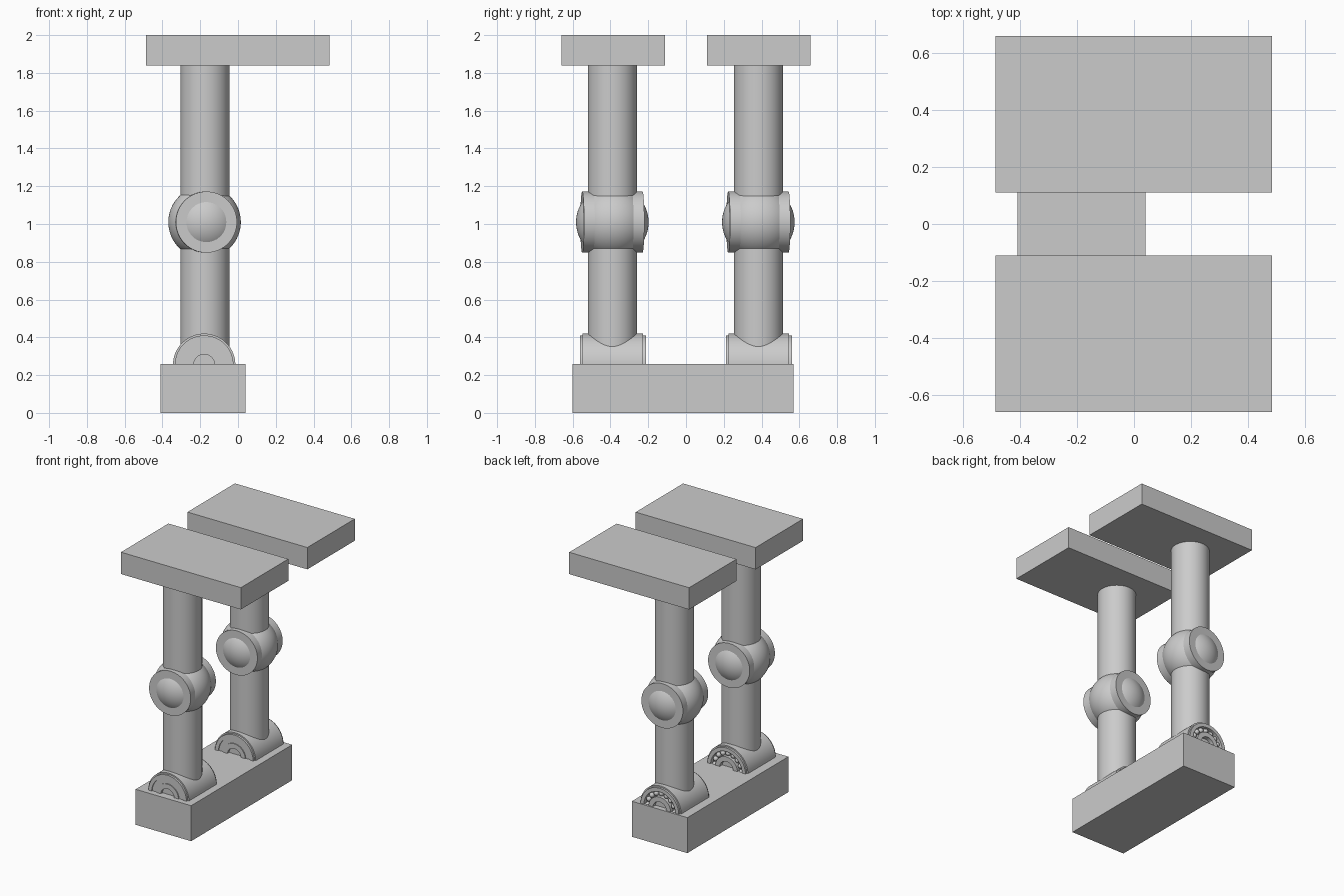
import bpy, bmesh, math
from mathutils import Matrix, Vector

cube = bpy.data.objects.get("Cube")
if cube:
    bpy.data.objects.remove(cube, do_unlink=True)

grey = bpy.data.materials.new("plain_grey")
grey.use_nodes = True
colour = (0.6, 0.6, 0.6, 1)
grey.diffuse_color = colour
grey.node_tree.nodes["Principled BSDF"].inputs["Base Color"].default_value = colour


def finish(name, bm, smooth=True):
    """Turn a bmesh into a named, shaded object."""
    bmesh.ops.recalc_face_normals(bm, faces=bm.faces)
    mesh = bpy.data.meshes.new(name)
    bm.to_mesh(mesh)
    bm.free()
    mesh.materials.append(grey)
    obj = bpy.data.objects.new(name, mesh)
    bpy.context.collection.objects.link(obj)
    if smooth:
        bpy.ops.object.select_all(action="DESELECT")
        obj.select_set(True)
        bpy.context.view_layer.objects.active = obj
        bpy.ops.object.shade_smooth_by_angle(angle=math.radians(35))
    return obj


def box(name, low, high):
    low, high = Vector(low), Vector(high)
    bm = bmesh.new()
    bmesh.ops.create_cube(bm, size=1, matrix=Matrix.Translation((low + high) / 2)
                          @ Matrix.Diagonal(high - low).to_4x4())
    return finish(name, bm, smooth=False)


def cylinder(name, radius, length, matrix):
    bm = bmesh.new()
    bmesh.ops.create_cone(bm, cap_ends=True, segments=64, radius1=radius,
                          radius2=radius, depth=length, matrix=matrix)
    return finish(name, bm)


def sphere(name, radius, centre):
    bm = bmesh.new()
    bmesh.ops.create_uvsphere(bm, u_segments=64, v_segments=32, radius=radius,
                              matrix=Matrix.Translation(centre))
    return finish(name, bm)


def lathe(name, profile, centre):
    """Spin (radius, y) points around the y axis."""
    bm = bmesh.new()
    verts = [bm.verts.new((r, y, 0)) for r, y in profile]
    edges = [bm.edges.new(pair) for pair in zip(verts, verts[1:])]
    bmesh.ops.spin(bm, geom=verts + edges, cent=(0, 0, 0), axis=(0, 1, 0),
                   angle=math.tau, steps=64)
    bmesh.ops.remove_doubles(bm, verts=bm.verts, dist=0.0005)
    bmesh.ops.translate(bm, verts=bm.verts, vec=centre)
    return finish(name, bm)


def ball_ring(name, centre, ring_radius, ball_radius, count):
    bm = bmesh.new()
    for i in range(count):
        a = math.tau * i / count
        spot = Vector(centre) + Vector((math.cos(a), 0, math.sin(a))) * ring_radius
        bmesh.ops.create_uvsphere(bm, u_segments=16, v_segments=10, radius=ball_radius,
                                  matrix=Matrix.Translation(spot))
    return finish(name, bm)


# Stepped bearing body: shielded front end, open back end
FOOT_PROFILE = [
    (0, -0.155), (0.055, -0.155), (0.055, -0.175), (0.09, -0.175), (0.09, -0.168),
    (0.128, -0.168), (0.128, -0.175), (0.155, -0.175), (0.155, -0.16), (0.165, -0.16),
    (0.165, 0.16), (0.155, 0.16), (0.155, 0.175), (0.128, 0.175), (0.128, 0.145),
    (0.09, 0.145), (0.09, 0.175), (0.055, 0.175), (0.055, 0.145), (0, 0.145),
]

LEG_X, KNEE_Z, FOOT_Z = -0.175, 1.01, 0.255
turn = Matrix.Rotation(math.radians(3.5), 4, "Z") @ Matrix.Rotation(math.pi / 2, 4, "X")

box("base_block", (-0.41, -0.6, 0), (0.04, 0.57, 0.26))

for side, y, plate in (("front", -0.39, (-0.66, -0.11)), ("back", 0.383, (0.11, 0.66))):
    # Top plate and its post
    box(side + "_top_plate", (-0.487, plate[0], 1.84), (0.485, plate[1], 2))
    for part, z0, z1 in (("lower", 0.25, KNEE_Z), ("upper", KNEE_Z, 1.85)):
        cylinder(side + "_" + part + "_post", 0.13, z1 - z0,
                 Matrix.Translation((LEG_X, y, (z0 + z1) / 2)))
    # Middle joint
    knee = (LEG_X - 0.002, y, KNEE_Z)
    sphere(side + "_joint_ball", 0.192, knee)
    cylinder(side + "_joint_collar", 0.162, 0.32, Matrix.Translation(knee) @ turn)
    # Bottom bearing, half sunk in the base
    foot = (LEG_X - 0.004, y + 0.003, FOOT_Z)
    lathe(side + "_foot_bearing", FOOT_PROFILE, foot)
    ball_ring(side + "_bearing_balls", (foot[0], foot[1] + 0.153, FOOT_Z), 0.109, 0.018, 16)
